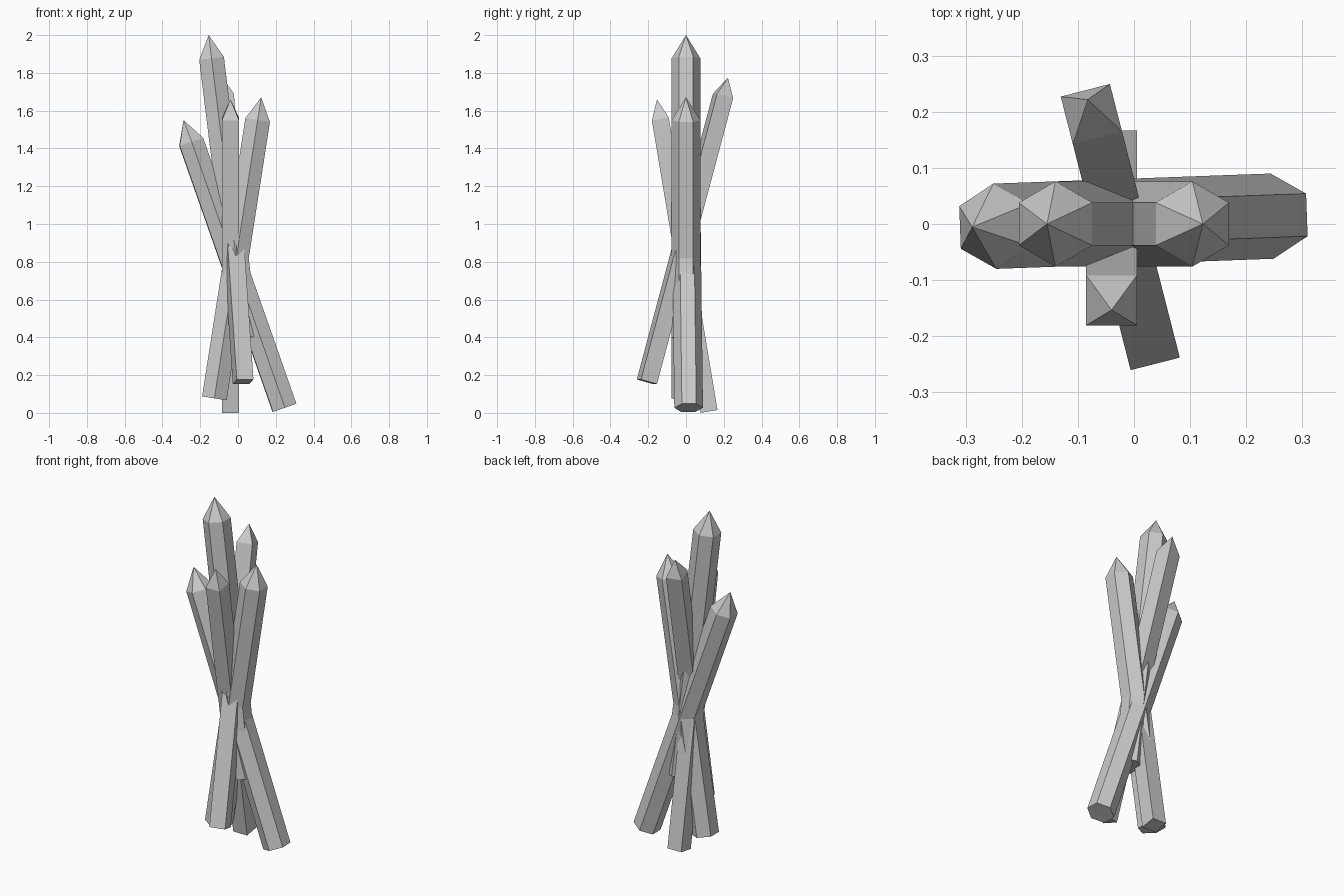
import bpy
import math
from mathutils import Vector, Matrix

if "Cube" in bpy.data.objects:
    bpy.data.objects.remove(bpy.data.objects["Cube"])


def crystal(name, base, shoulder, sides, radius, tip):
    """Leaning prism from base to shoulder, closed by a pointed tip."""
    base, shoulder = Vector(base), Vector(shoulder)
    axis = (shoulder - base).normalized()
    side = Vector((0, 0, 1)).cross(axis).normalized()   # horizontal, across the lean
    front = side.cross(axis)
    length = (shoulder - base).length

    start = math.pi / 2 if sides == 6 else math.pi / 4
    angles = [start + 2 * math.pi * i / sides for i in range(sides)]
    verts = [(radius * math.cos(a), radius * math.sin(a), z)
             for z in (0, length) for a in angles]
    verts.append((0, 0, length + tip))

    n = sides
    faces = [tuple(reversed(range(n)))]
    for i in range(n):
        j = (i + 1) % n
        faces.append((i, j, n + j, n + i))
        faces.append((n + i, n + j, 2 * n))

    mesh = bpy.data.meshes.new(name)
    mesh.from_pydata(verts, [], faces)
    obj = bpy.data.objects.new(name, mesh)
    bpy.context.collection.objects.link(obj)
    rot = Matrix((front, side, axis)).transposed()
    obj.matrix_world = Matrix.Translation(base) @ rot.to_4x4()
    return obj


# Thick six-sided crystals
crystal("tall_crystal", (0.042, 0, 0.398), (-0.14, 0, 1.877), 6, 0.076, 0.124)
crystal("right_crystal", (-0.125, 0, 0.077), (0.104, 0, 1.55), 6, 0.076, 0.122)
crystal("left_crystal", (0.246, 0.014, 0.027), (-0.248, -0.004, 1.435), 6, 0.076, 0.122)

# Thin four-sided crystals
crystal("front_crystal", (-0.04, 0.122, 0.008), (-0.04, -0.136, 1.556), 4, 0.064, 0.105)
crystal("back_crystal", (0.027, -0.207, 0.165), (-0.076, 0.196, 1.678), 4, 0.064, 0.1)
